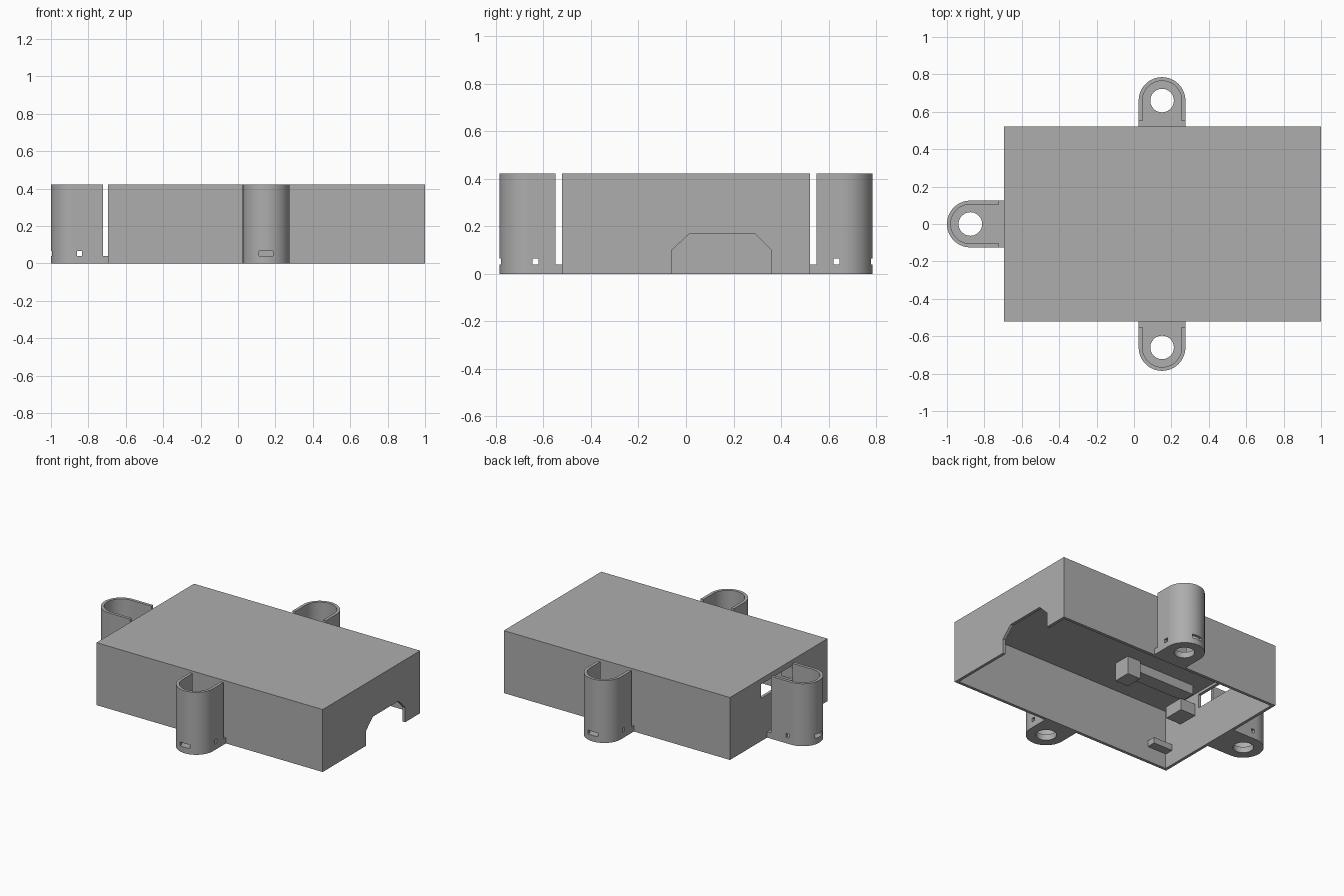
import bpy, bmesh, math
from mathutils import Matrix, Vector

cube = bpy.data.objects.get("Cube")
if cube:
    bpy.data.objects.remove(cube, do_unlink=True)

HEIGHT = 0.423
WALL = 0.02
X0, X1, Y = -0.695, 1.0, 0.522

grey = bpy.data.materials.new("plain grey")
grey.use_nodes = True
colour = (0.42, 0.42, 0.42, 1)
grey.diffuse_color = colour
grey.node_tree.nodes["Principled BSDF"].inputs["Base Color"].default_value = colour


def prism(name, points, low, high, axis="z"):
    """Extrude a flat outline along z, or along x with (y, z) points."""
    bm = bmesh.new()
    def place(p, h):
        return (p[0], p[1], h) if axis == "z" else (h, p[0], p[1])
    face = bm.faces.new([bm.verts.new(place(p, low)) for p in points])
    moved = bmesh.ops.extrude_face_region(bm, geom=[face])["geom"]
    step = Vector(place((0, 0), high - low))
    bmesh.ops.translate(bm, vec=step, verts=[v for v in moved if isinstance(v, bmesh.types.BMVert)])
    bmesh.ops.recalc_face_normals(bm, faces=bm.faces)
    mesh = bpy.data.meshes.new(name)
    bm.to_mesh(mesh)
    bm.free()
    mesh.materials.append(grey)
    obj = bpy.data.objects.new(name, mesh)
    bpy.context.collection.objects.link(obj)
    return obj


def box(name, xs, ys, zs):
    (a, b), (c, d) = xs, ys
    return prism(name, [(a, c), (b, c), (b, d), (a, d)], *zs)


def cut(obj, *cutters):
    """Subtract each cutter, then discard it."""
    bpy.context.view_layer.objects.active = obj
    for cutter in cutters:
        cutter.hide_render = True
        mod = obj.modifiers.new("cut", "BOOLEAN")
        mod.operation, mod.solver, mod.object = "DIFFERENCE", "EXACT", cutter
        bpy.ops.object.modifier_apply(modifier=mod.name)
        bpy.data.objects.remove(cutter, do_unlink=True)


def arc(radius, turn, steps):
    return [(radius * math.cos(turn * i / steps), radius * math.sin(turn * i / steps))
            for i in range(steps + 1)]


def u_outline(radius, tail):
    return [(radius, -tail)] + arc(radius, math.pi, 32) + [(-radius, -tail)]


# Open-bottomed housing with a chamfered cable notch and an end window
housing = box("housing", (X0, X1), (-Y, Y), (0, HEIGHT))
notch = [(-0.06, -0.1), (0.36, -0.1), (0.36, 0.1), (0.29, 0.17), (0.015, 0.17), (-0.06, 0.1)]
cut(housing,
    box("cavity", (X0 + WALL, X1 - WALL), (WALL - Y, Y - WALL), (-0.1, HEIGHT - WALL)),
    prism("notch", notch, X1 - 0.1, X1 + 0.1, "x"),
    box("window", (X0 - 0.05, X0 + 0.05), (-0.19, 0.19), (0.29, 0.385)))

# Supports inside the housing
inner = X0 + WALL
roof = HEIGHT - WALL
box("support_block", (-0.16, -0.06), (-0.25, -0.13), (0.28, roof))
box("support_rail", (-0.6, -0.16), (-0.25, -0.15), (0.34, roof))
box("end_ledge", (inner, -0.56), (-0.36, -0.22), (0.25, 0.33))
box("corner_tab", (inner, -0.53), (-0.5, -0.44), (0.1, 0.14))


# Hollow mounting towers, each on a floor that meets the housing
def tower(name, centre, angle, reach, gap=0.028):
    r, floor, slot_top = 0.125, 0.04, 0.066
    body = prism(name, u_outline(r, reach), 0, HEIGHT)
    cut(body,
        prism("pocket", u_outline(r - WALL, reach + 0.1), floor, 1),
        box("gap", (-0.2, 0.2), (-reach - 0.1, gap - reach), (floor, 1)),
        prism("screw_hole", arc(0.063, math.tau, 40)[:-1], -0.1, 0.1),
        box("front_slot", (-0.037, 0.037), (0.08, 0.2), (floor, slot_top)),
        box("side_slot", (-0.2, 0.2), (-0.04, -0.014), (floor, slot_top)))
    body.data.transform(Matrix.Translation((*centre, 0)) @ Matrix.Rotation(angle, 4, "Z"))
    bpy.ops.object.select_all(action="DESELECT")
    body.select_set(True)
    bpy.context.view_layer.objects.active = body
    bpy.ops.object.shade_smooth_by_angle(angle=math.radians(30))


tower("back_tower", (0.15, 0.66), 0, 0.66 - Y)
tower("front_tower", (0.15, -0.66), math.pi, 0.66 - Y)
tower("right_tower", (-0.875, 0), math.pi / 2, 0.875 + X0)
